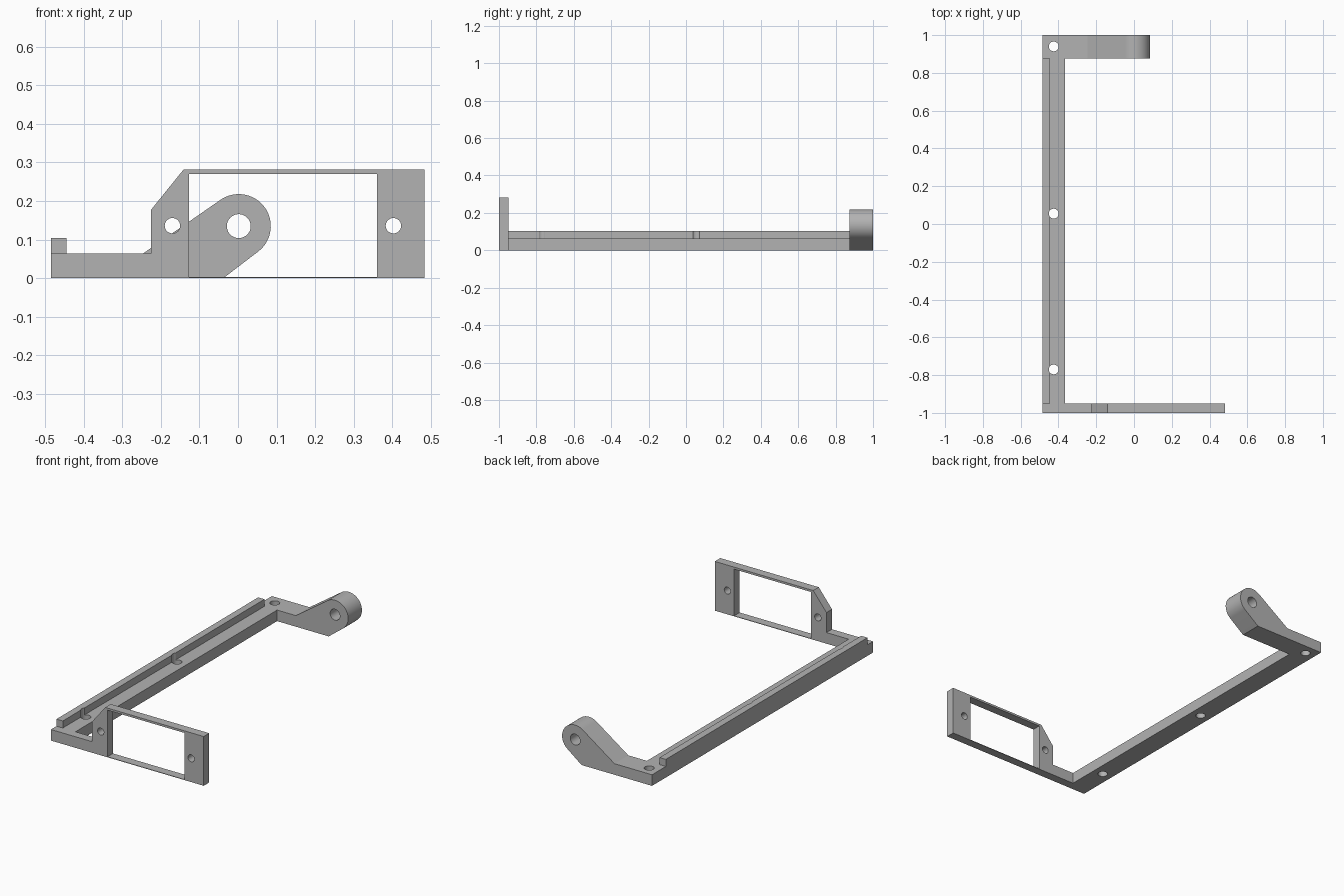
import bpy, bmesh, math
from mathutils import Vector

if "Cube" in bpy.data.objects:
    bpy.data.objects.remove(bpy.data.objects["Cube"])

grey = bpy.data.materials.new("plain_grey")
grey.use_nodes = True
colour = (0.45, 0.45, 0.45, 1)
grey.diffuse_color = colour
grey.node_tree.nodes["Principled BSDF"].inputs["Base Color"].default_value = colour


def extrude(name, profile, y0, y1):
    """Extrude an x-z profile from y0 to y1."""
    bm = bmesh.new()
    face = bm.faces.new([bm.verts.new((x, y0, z)) for x, z in profile])
    out = bmesh.ops.extrude_face_region(bm, geom=[face])
    verts = [v for v in out["geom"] if isinstance(v, bmesh.types.BMVert)]
    bmesh.ops.translate(bm, verts=verts, vec=(0, y1 - y0, 0))
    bmesh.ops.recalc_face_normals(bm, faces=bm.faces)
    mesh = bpy.data.meshes.new(name)
    bm.to_mesh(mesh)
    bm.free()
    mesh.materials.append(grey)
    obj = bpy.data.objects.new(name, mesh)
    bpy.context.collection.objects.link(obj)
    return obj


def box(name, x0, x1, y0, y1, z0, z1):
    return extrude(name, [(x0, z0), (x1, z0), (x1, z1), (x0, z1)], y0, y1)


def drill(name, centre, radius, upright=False):
    """Cylindrical cutter along y, or along z when upright."""
    turn = (0, 0, 0) if upright else (math.pi / 2, 0, 0)
    bpy.ops.mesh.primitive_cylinder_add(vertices=40, radius=radius, depth=0.4,
                                        location=centre, rotation=turn)
    obj = bpy.context.object
    obj.name = name
    obj.data.materials.append(grey)
    return obj


def combine(target, tool, operation):
    mod = target.modifiers.new(operation.lower(), "BOOLEAN")
    mod.operation, mod.solver, mod.object = operation, "EXACT", tool
    bpy.context.view_layer.objects.active = target
    bpy.ops.object.modifier_apply(modifier=mod.name)
    bpy.data.objects.remove(tool)


left, rail_x, thick = -0.485, -0.365, 0.0635

# Upright front plate with a stepped, chamfered end
bracket = extrude("bracket_frame", [
    (left, 0), (0.483, 0), (0.483, 0.282), (-0.141, 0.282),
    (-0.225, 0.178), (-0.225, thick), (left, thick)], -1, -0.95)
combine(bracket, box("window_cutter", -0.127, 0.36, -1.1, -0.9, 0.003, 0.27), "DIFFERENCE")
for x in (-0.17, 0.403):
    combine(bracket, drill("screw_cutter", (x, -1, 0.136), 0.02), "DIFFERENCE")

# Rear pivot arm with a rounded end
pivot, radius = Vector((0.002, 0.135)), 0.083
start, end = math.radians(-52), math.radians(125)
arc = [pivot + radius * Vector((math.cos(a), math.sin(a)))
       for a in (start + (end - start) * i / 32 for i in range(33))]
arm = extrude("pivot_arm", [(left, 0), (-0.038, 0), *arc, (-0.247, thick), (left, thick)],
              0.875, 1)
combine(arm, drill("pivot_cutter", (pivot.x, 0.94, pivot.y), 0.031), "DIFFERENCE")

# Side rail and its raised lip
rail = box("side_rail", left, rail_x, -0.99, 0.99, 0, thick)
lip = box("rail_lip", left, -0.445, -0.95, 0.875, 0.03, 0.104)
for part in (rail, lip, arm):
    combine(bracket, part, "UNION")

# Mounting holes along the rail
for y in (-0.77, 0.055, 0.94):
    combine(bracket, drill("mount_cutter", (-0.425, y, 0.05), 0.026, True), "DIFFERENCE")

bpy.ops.object.select_all(action="DESELECT")
bracket.select_set(True)
bpy.context.view_layer.objects.active = bracket
bpy.ops.object.shade_smooth_by_angle(angle=math.radians(25))
